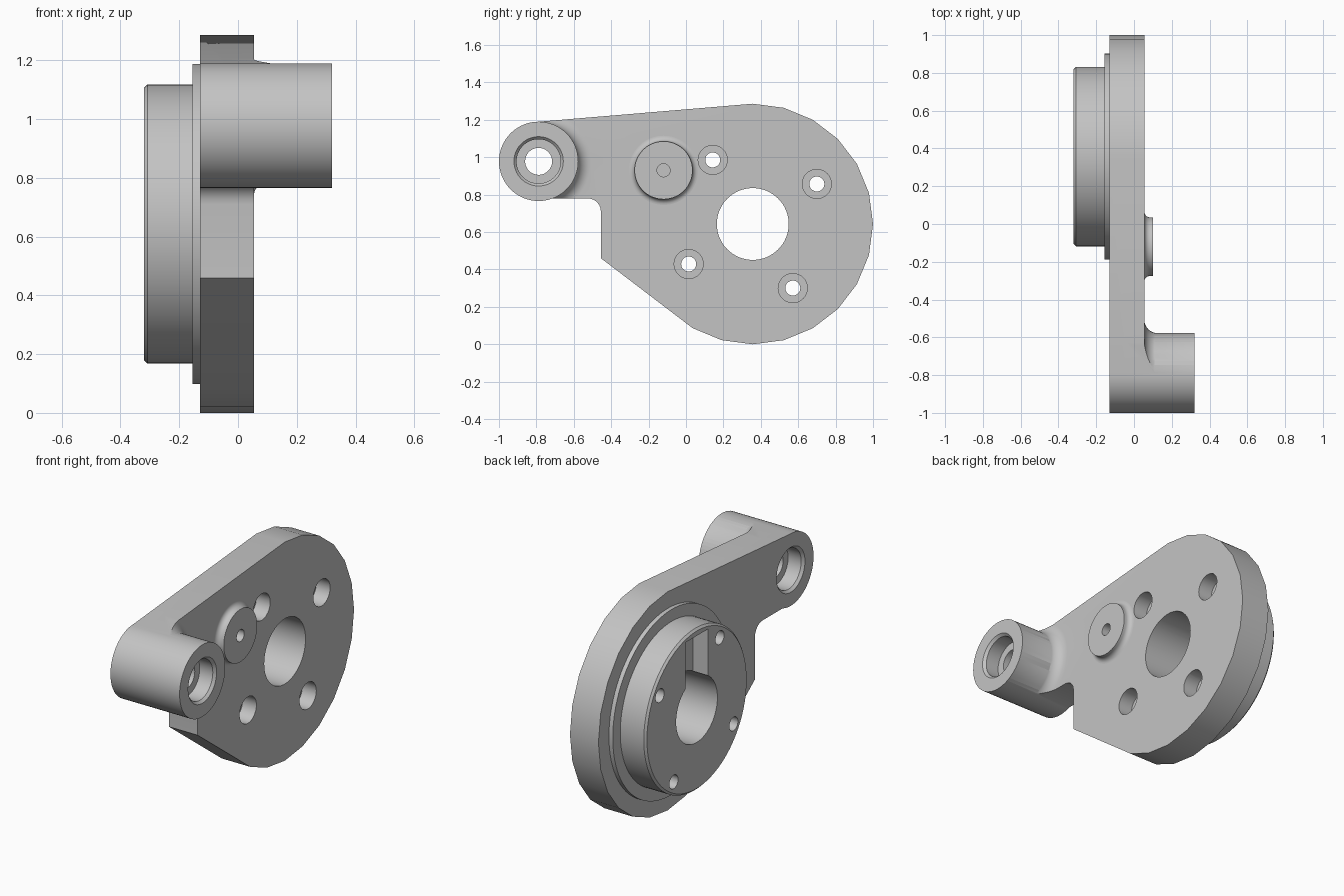
import bpy, bmesh, math

if "Cube" in bpy.data.objects:
    bpy.data.objects.remove(bpy.data.objects["Cube"], do_unlink=True)

grey = bpy.data.materials.new("machined_grey")
grey.use_nodes = True
colour = (0.55, 0.55, 0.55, 1)
grey.diffuse_color = colour
grey.node_tree.nodes["Principled BSDF"].inputs["Base Color"].default_value = colour

HUB = (0.357, 0.643)      # y, z of the main axis
ARM = (-0.788, 0.978)     # y, z of the arm pivot
POST = (-0.12, 0.93)      # y, z of the small post
BACK, FACE = -0.13, 0.055  # plate thickness along x


def make_object(name, bm):
    bmesh.ops.recalc_face_normals(bm, faces=bm.faces)
    mesh = bpy.data.meshes.new(name)
    bm.to_mesh(mesh)
    bm.free()
    mesh.materials.append(grey)
    ob = bpy.data.objects.new(name, mesh)
    bpy.context.collection.objects.link(ob)
    return ob


def lathe(name, centre, profile, sides=64):
    """Solid of revolution about x; profile is (x, radius) pairs."""
    bm = bmesh.new()
    rings = []
    for x, r in profile:
        angles = [2 * math.pi * i / sides for i in range(sides)]
        rings.append([bm.verts.new((x, centre[0] + r * math.cos(a),
                                    centre[1] + r * math.sin(a))) for a in angles])
    for a, b in zip(rings, rings[1:]):
        for i in range(sides):
            j = (i + 1) % sides
            bm.faces.new((a[i], a[j], b[j], b[i]))
    bm.faces.new(rings[0])
    bm.faces.new(rings[-1])
    return make_object(name, bm)


def prism(name, outline, x0, x1):
    """Extrude a (y, z) outline along x."""
    bm = bmesh.new()
    face = bm.faces.new([bm.verts.new((x0, y, z)) for y, z in outline])
    new = bmesh.ops.extrude_face_region(bm, geom=[face])["geom"]
    verts = [v for v in new if isinstance(v, bmesh.types.BMVert)]
    bmesh.ops.translate(bm, verts=verts, vec=(x1 - x0, 0, 0))
    return make_object(name, bm)


def combine(target, tool, operation):
    mod = target.modifiers.new(operation, "BOOLEAN")
    mod.operation, mod.solver, mod.object = operation, "EXACT", tool
    bpy.context.view_layer.objects.active = target
    bpy.ops.object.modifier_apply(modifier=mod.name)
    bpy.data.objects.remove(tool, do_unlink=True)


def fillet(radius, size, steps=8):
    """Concave flare from the plate face up to a cylinder of given radius."""
    return [(FACE + size * (1 - math.cos(t)), radius + size * (1 - math.sin(t)))
            for t in (math.pi / 2 * i / steps for i in range(steps + 1))]


def arc(centre, r, start, end, step):
    return [(centre[0] + r * math.cos(math.radians(a)),
             centre[1] + r * math.sin(math.radians(a)))
            for a in range(start, end + (1 if step > 0 else -1), step)]


# Plate outline: faceted rim, sloped underside, filleted corner, arm
outline = arc(HUB, 0.643, 90, -120, -15)
outline += [(-0.455, 0.46)]
outline += arc((-0.525, 0.71), 0.07, 0, 90, 15)
outline += [(-0.80, 0.78), ARM, (-0.80, 1.189)]
body = prism("mounting_bracket", outline, BACK, FACE)

# Arm boss, with a base flare that stays within the plate outline
flare = lathe("boss_flare", ARM, [(-0.05, 0.28)] + fillet(0.21, 0.07))
combine(flare, prism("flare_limit", outline, -0.06, 0.25), "INTERSECT")
combine(body, flare, "UNION")
combine(body, lathe("arm_boss", ARM, [(BACK, 0.212), (0.32, 0.212)]), "UNION")

# Small post on the face
post = [(0, 0.185)] + [(x, r) for x, r in fillet(0.155, 0.03)] + [(0.10, 0.155)]
combine(body, lathe("post", POST, post), "UNION")

# Stepped hub on the rear
hub = [(-0.32, 0.463), (-0.308, 0.475), (-0.155, 0.475),
       (-0.155, 0.545), (-0.10, 0.545)]
combine(body, lathe("rear_hub", HUB, hub, 96), "UNION")

# Main bore and keyway
combine(body, lathe("bore", HUB, [(-0.4, 0.192), (0.2, 0.192)]), "DIFFERENCE")
y, z = HUB
slot = [(y - 0.103, z), (y + 0.103, z), (y + 0.103, z + 0.435), (y - 0.103, z + 0.435)]
combine(body, prism("keyway", slot, -0.4, -0.225), "DIFFERENCE")

# Four counterbored bolt holes, a quarter turn apart
for centre in arc(HUB, 0.404, 32, 302, 90):
    hole = [(-0.4, 0.04), (-0.035, 0.04), (-0.035, 0.078), (0.2, 0.078)]
    combine(body, lathe("bolt_hole", centre, hole, 32), "DIFFERENCE")

# Arm bore with a chamfered counterbore at each end
bore = [(-0.15, 0.132), (BACK, 0.132), (-0.115, 0.118), (-0.03, 0.118), (-0.03, 0.072),
        (0.22, 0.072), (0.22, 0.118), (0.305, 0.118), (0.32, 0.132), (0.34, 0.132)]
combine(body, lathe("arm_bore", ARM, bore), "DIFFERENCE")

# Blind centre hole in the post
combine(body, lathe("post_hole", POST, [(0.03, 0.035), (0.2, 0.035)], 32), "DIFFERENCE")

# Smooth the curved walls, keep the edges crisp
bpy.ops.object.select_all(action="DESELECT")
body.select_set(True)
bpy.context.view_layer.objects.active = body
bpy.ops.object.shade_smooth_by_angle(angle=math.radians(30))
